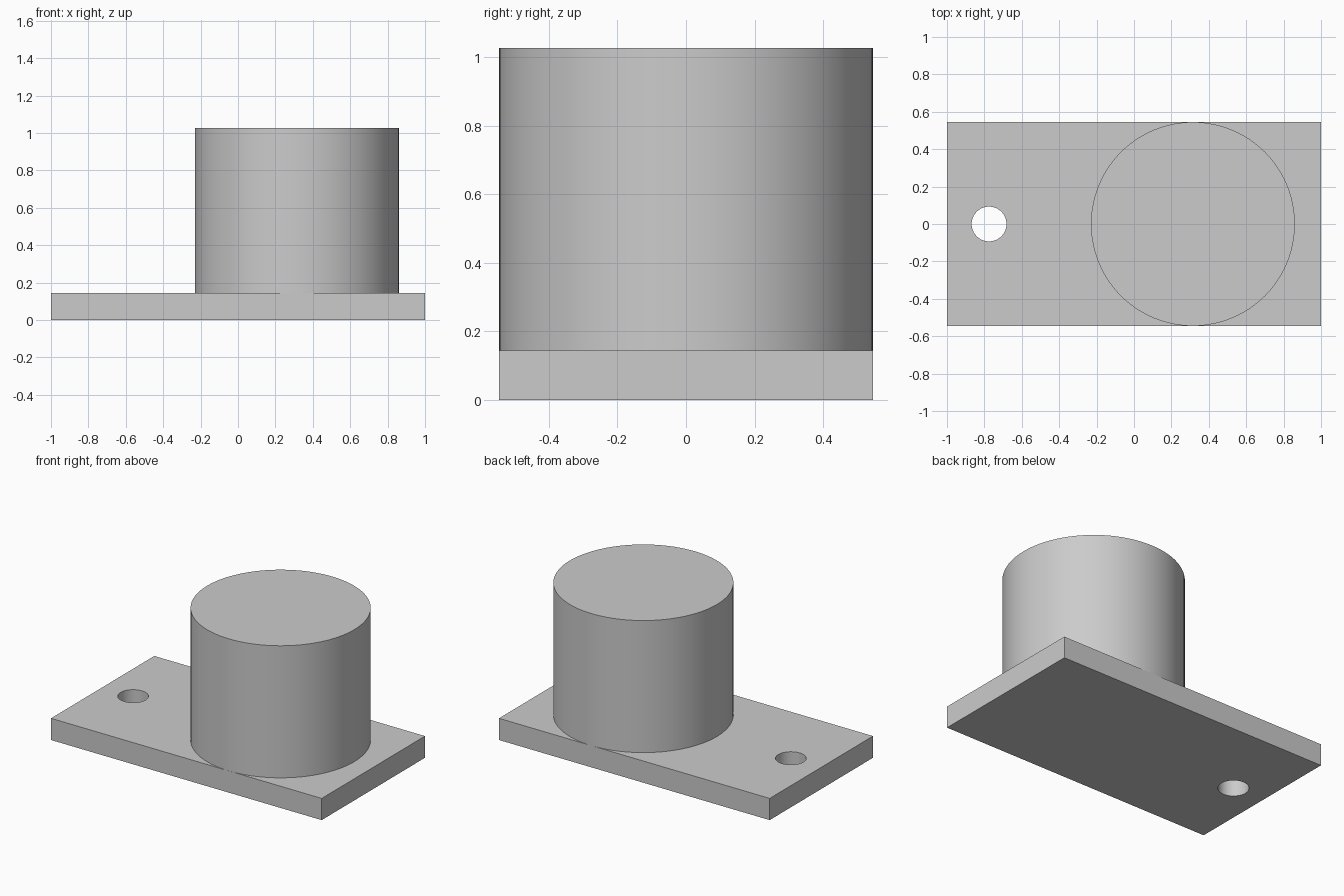
import bpy
import math

cube = bpy.data.objects.get("Cube")
if cube:
    bpy.data.objects.remove(cube, do_unlink=True)

HALF_WIDTH = 0.545
PLATE_TOP = 0.145
POST_TOP = 1.027

grey = bpy.data.materials.new("light grey")
grey.use_nodes = True
colour = (0.6, 0.6, 0.6, 1)
grey.diffuse_color = colour
grey.node_tree.nodes["Principled BSDF"].inputs["Base Color"].default_value = colour


def cylinder(name, x, radius, bottom, top, sides):
    bpy.ops.mesh.primitive_cylinder_add(
        vertices=sides, radius=radius, depth=top - bottom,
        location=(x, 0, (bottom + top) / 2))
    obj = bpy.context.object
    obj.name = name
    obj.data.materials.append(grey)
    return obj


def smooth(obj):
    bpy.ops.object.select_all(action="DESELECT")
    obj.select_set(True)
    bpy.context.view_layer.objects.active = obj
    bpy.ops.object.shade_smooth_by_angle(angle=math.radians(30))


# Base plate
bpy.ops.mesh.primitive_cube_add(size=1, location=(0, 0, PLATE_TOP / 2))
plate = bpy.context.object
plate.name = "base_plate"
plate.scale = (2, 2 * HALF_WIDTH, PLATE_TOP)
bpy.ops.object.transform_apply(location=False, rotation=False, scale=True)
plate.data.materials.append(grey)

# Mounting hole through the plate
cutter = cylinder("hole_cutter", -0.775, 0.093, -0.1, PLATE_TOP + 0.1, 64)
cutter.hide_render = True
hole = plate.modifiers.new("mounting hole", "BOOLEAN")
hole.operation = "DIFFERENCE"
hole.solver = "EXACT"
hole.object = cutter
bpy.context.view_layer.objects.active = plate
bpy.ops.object.modifier_apply(modifier=hole.name)
bpy.data.objects.remove(cutter, do_unlink=True)
smooth(plate)

# Round post standing on the plate
post = cylinder("round_post", 0.315, HALF_WIDTH, PLATE_TOP, POST_TOP, 96)
smooth(post)
